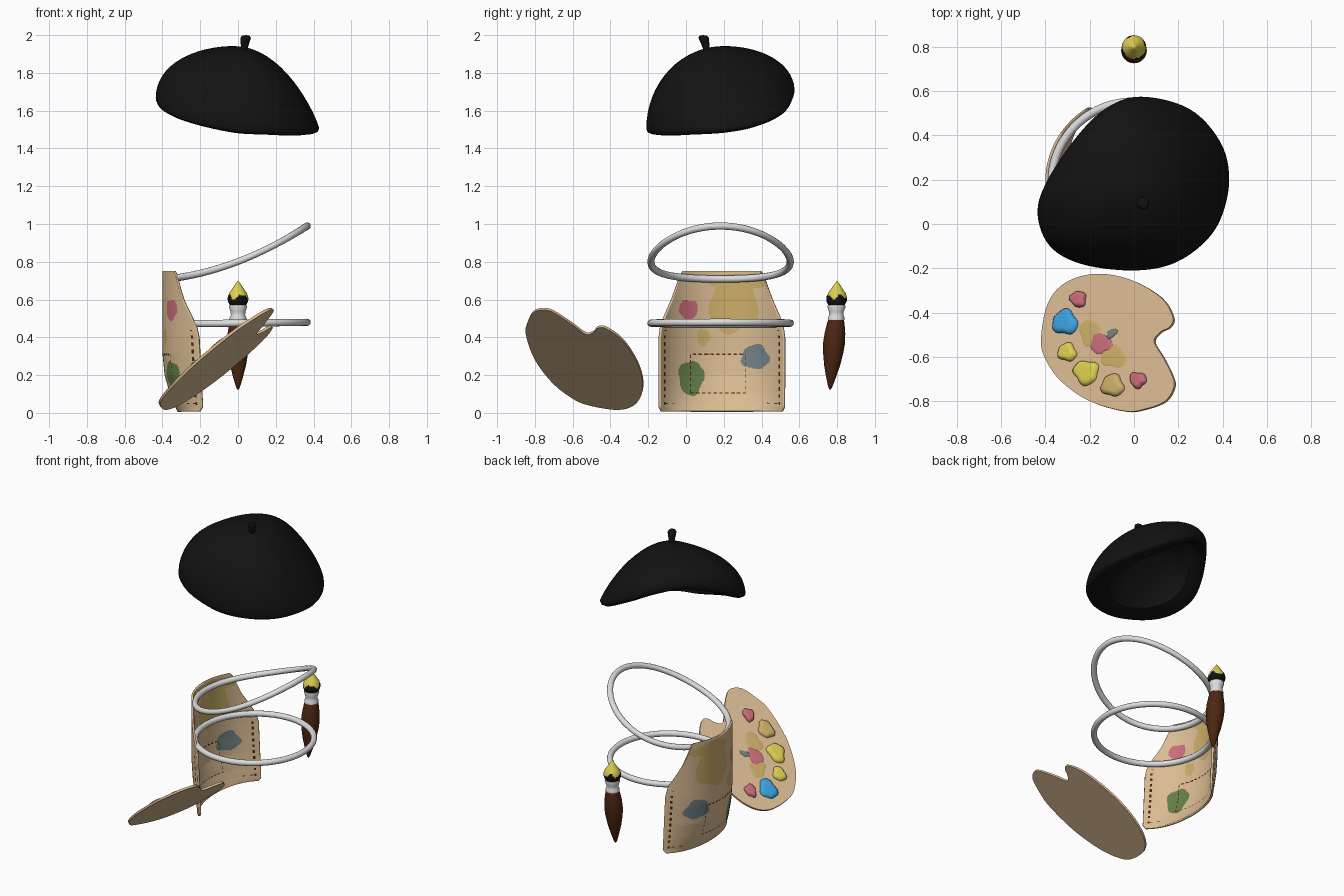
import bpy, bmesh, math
from mathutils import Vector

if "Cube" in bpy.data.objects:
    bpy.data.objects.remove(bpy.data.objects["Cube"])

def mat(name, r, g, b):
    m = bpy.data.materials.new(name)
    m.diffuse_color = (r, g, b, 1)
    m.use_nodes = True
    m.node_tree.nodes["Principled BSDF"].inputs["Base Color"].default_value = m.diffuse_color
    return m

BLACK = mat("black felt", .006, .006, .006)
TAN = mat("tan", .70, .50, .29)
GREY = mat("light grey", .72, .72, .73)
BROWN = mat("dark brown", .075, .019, .006)
YELLOW = mat("yellow", .72, .62, .08)
PINK = mat("pink", .58, .15, .19)
BLUE = mat("bright blue", .045, .36, .74)
MUSTARD = mat("mustard", .60, .42, .14)
GREEN = mat("green", .13, .21, .065)
SLATE = mat("slate blue", .17, .22, .24)

def loft(name, rings, mats, rule=None, closed=True, angle=50):
    """Skin a list of equal-length point rings; collapsed rings become poles."""
    bm = bmesh.new()
    vs = [[bm.verts.new(p) for p in ring] for ring in rings]
    n = len(rings[0])
    for a, b in zip(vs, vs[1:]):
        for i in range(n if closed else n - 1):
            j = (i + 1) % n
            f = bm.faces.new((a[i], a[j], b[j], b[i]))
            if rule:
                f.material_index = rule(f.calc_center_median())
    bmesh.ops.remove_doubles(bm, verts=bm.verts, dist=1e-5)
    bmesh.ops.recalc_face_normals(bm, faces=bm.faces)
    me = bpy.data.meshes.new(name)
    bm.to_mesh(me)
    bm.free()
    ob = bpy.data.objects.new(name, me)
    bpy.context.collection.objects.link(ob)
    for m in mats:
        me.materials.append(m)
    bpy.ops.object.select_all(action='DESELECT')
    bpy.context.view_layer.objects.active = ob
    ob.select_set(True)
    bpy.ops.object.shade_smooth_by_angle(angle=math.radians(angle))
    return ob

def spline(pts, steps):
    """Closed smooth curve through points."""
    P = [Vector(p) for p in pts]
    n, out = len(P), []
    for i in range(n):
        a, b, c, d = P[i - 1], P[i], P[(i + 1) % n], P[(i + 2) % n]
        for k in range(steps):
            t = k / steps
            out.append(.5 * (2 * b + (c - a) * t + (2 * a - 5 * b + 4 * c - d) * t * t
                             + (3 * b - a - 3 * c + d) * t ** 3))
    return out

def lerp(x, table):
    """Linear lookup in an ascending (x, value) table."""
    if x <= table[0][0]:
        return table[0][1]
    for (a, u), (b, v) in zip(table, table[1:]):
        if x <= b:
            return u + (v - u) * (x - a) / (b - a)
    return table[-1][1]

def lathe(name, prof, centre, mats, rule=None, n=32):
    rings = []
    for r, z in prof:
        cx, cy = centre(z)
        rings.append([(cx + r * math.cos(2 * math.pi * i / n),
                       cy + r * math.sin(2 * math.pi * i / n), z) for i in range(n)])
    return loft(name, rings, mats, rule)

# Beret: outline with varying rim height, domed, with a turned-in lip and hollow inside
rim = spline([(-.435, .04, 1.66), (-.40, .18, 1.73), (-.27, .38, 1.80), (-.13, .52, 1.78),
              (.03, .575, 1.71), (.25, .52, 1.60), (.39, .37, 1.535), (.43, .2, 1.505),
              (.39, .02, 1.495), (.30, -.10, 1.49), (.16, -.185, 1.495), (-.02, -.21, 1.505),
              (-.24, -.18, 1.55), (-.38, -.10, 1.60)], 6)
C = Vector((-.02, .2, 0))

def beret_ring(s, height):
    ring = []
    for p in rim:
        d = Vector((p.x - C.x, p.y - C.y, 0))
        e = .5 + .4 * max(0, d.normalized().dot(Vector((.92, .38, 0)))) ** 2
        q = C + d * s
        ring.append((q.x, q.y, height(p.z, e)))
    return ring

rings = []
for k in range(17):
    s = math.sin(k / 16 * math.pi / 2)
    rings.append(beret_ring(s, lambda z, e: z + (1.942 - z) * max(0, 1 - s * s) ** e))
for s, dz in ((.985, -.014), (.94, -.022), (.85, -.018), (.75, -.005), (.70, .005)):
    rings.append(beret_ring(s, lambda z, e: z + dz))
for k in range(1, 9):
    t = math.cos(k / 8 * math.pi / 2)
    rings.append(beret_ring(.70 * t, lambda z, e: z + .005 + (1.86 - z) * (1 - t * t) ** .6))
loft("beret", rings, [BLACK])
lathe("beret_stem", [(0, 1.89), (.018, 1.90), (.018, 1.93), (.024, 1.965), (.028, 1.985),
                     (.02, 1.997), (0, 2.0)],
      lambda z: (.03 + .12 * (z - 1.9), .115 - .25 * (z - 1.9)), [BLACK])

# Apron: sheet wrapped on a cylinder, paint and stitches chosen per face
HALF = [(0, .315), (.03, .33), (.40, .33), (.46, .322), (.52, .30), (.60, .265),
        (.70, .23), (.735, .217), (.75, .205)]
CURL = [(0, .085), (.05, .06), (.1, .04), (.2, .012), (.32, 0)]
CY = .19
SPLASH = [(1, .01, .545, .05, .055), (2, .25, .57, .13, .15), (2, .09, .40, .035, .045),
          (2, .27, .69, .15, .04), (3, .37, .295, .075, .065), (4, .025, .185, .068, .092)]

def apron_rule(c):
    y, z = c.y, c.z
    w = abs(y - CY) / lerp(z, HALF)
    dash = math.sin((y + z) * 200) > -.3
    dy, dz = abs(y - .168) - .147, abs(z - .208) - .102
    if abs(max(dy, dz)) < .0032 and dash:
        return 5
    if .025 < z < .44 and abs(w - .93) < .012 and math.sin(z * 160) > .2:
        return 5
    if abs(z - .05) < .004 and .72 < w < .93 and math.sin(y * 160) > .2:
        return 5
    for m, a, b, ra, rb in SPLASH:
        u, v = (y - a) / ra, (z - b) / rb
        t = math.atan2(v, u)
        if math.hypot(u, v) < 1 + .07 * math.sin(3 * t + a * 9) + .06 * math.sin(5 * t + b * 7):
            return m
    return 0

rows = []
for k in range(151):
    z = .008 + .742 * k / 150
    row = []
    for i in range(151):
        u = i / 75 - 1
        dy = u * lerp(z, HALF)
        x = -.01 - math.sqrt(.384 ** 2 - dy * dy)
        x += lerp(z, CURL) * (1 - u * u) + .02 * u * u * max(0, 1 - z / .4)
        row.append((x, CY + dy, z))
    rows.append(row)
apron = loft("apron", rows, [TAN, PINK, MUSTARD, SLATE, GREEN, BROWN], apron_rule, closed=False)
sol = apron.modifiers.new("thickness", 'SOLIDIFY')
sol.thickness = .013
sol.offset = 0

# Apron straps: round tubes looping around the wearer
def strap(name, height, r=.019):
    rings = []
    for i in range(97):
        a = 2 * math.pi * i / 96
        x = .369 * math.cos(a)
        rings.append([(-.003 + x + r * math.cos(b) * math.cos(a),
                       .183 + (.369 + r * math.cos(b)) * math.sin(a),
                       height(x) + r * math.sin(b))
                      for b in (2 * math.pi * j / 12 for j in range(12))])
    loft(name, rings, [GREY])

strap("waist_strap", lambda x: .475 + .012 * x)
strap("neck_strap", lambda x: .80 + .38 * x + .36 * x * x)

# Palette: tilted flat board with a thumb notch
NORMAL = Vector((-.73, .3, 1)).normalized()

def on_board(x, y, h=0):
    return Vector((x, y, .46 + .73 * (x - .175) - .3 * (y + .43))) + NORMAL * h

edge = spline([(-.42, -.52), (-.39, -.36), (-.31, -.265), (-.175, -.225), (-.02, -.25),
               (.12, -.33), (.175, -.42), (.16, -.465), (.12, -.487), (.09, -.53),
               (.13, -.60), (.17, -.68), (.18, -.735), (.14, -.80), (.05, -.835),
               (-.04, -.845), (-.2, -.80), (-.33, -.71), (-.40, -.61)], 5)
mid = (-.12, -.53)
loft("palette", [[on_board(mid[0] + (p.x - mid[0]) * s, mid[1] + (p.y - mid[1]) * s, h)
                  for p in edge] for s, h in ((0, 0), (1, 0), (1, -.014), (0, -.014))],
     [TAN], angle=30)

# Paint on the palette: raised blobs and thin dried stains
def paint(name, x, y, rx, ry, h, m, turn=0):
    rings = []
    for s, f in ((1, -.001), (.97, .35), (.85, .75), (.6, 1), (.3, .9), (0, 1)):
        ring = []
        for i in range(32):
            a = 2 * math.pi * i / 32
            w = s * (1 + .10 * math.sin(3 * a + x * 30) + .06 * math.sin(5 * a + y * 40))
            u, v = rx * w * math.cos(a), ry * w * math.sin(a)
            ring.append(on_board(x + u * math.cos(turn) - v * math.sin(turn),
                                 y + u * math.sin(turn) + v * math.cos(turn), h * f))
        rings.append(ring)
    loft(name, rings, [m])

for i, (x, y, r, m) in enumerate([(-.25, -.34, .036, PINK), (-.31, -.445, .056, BLUE),
                                  (-.30, -.58, .041, YELLOW), (-.215, -.67, .055, YELLOW),
                                  (-.095, -.73, .050, MUSTARD), (.02, -.705, .036, PINK)]):
    paint(f"paint_blob_{i + 1}", x, y, r, r, .022, m)
paint("stain_mustard_1", -.2, -.49, .045, .06, .002, MUSTARD)
paint("stain_mustard_2", -.09, -.60, .058, .05, .002, MUSTARD)
paint("stain_pink", -.15, -.54, .048, .045, .004, PINK)
paint("stain_slate", -.10, -.495, .03, .015, .005, SLATE, .7)

# Paintbrush: slightly bowed handle, flared ferrule, bristles dipped in yellow
def lean(z):
    return 0, lerp(z, [(.12, .762), (.37, .784), (.5, .795), (.7, .80)])

lathe("brush_handle", [(0, .12), (.01, .135), (.025, .185), (.042, .25), (.054, .32), (.058, .37),
                       (.055, .42), (.047, .47), (.040, .50), (0, .505)], lean, [BROWN])
lathe("brush_ferrule", [(0, .49), (.044, .492), (.044, .505), (.038, .515), (.039, .535),
                        (.048, .56), (.046, .57), (0, .572)], lean, [GREY])

def dipped(c):
    a = math.atan2(c.y - .8, c.x)
    return 1 if c.z > .615 + .012 * math.sin(4 * a) + .006 * math.sin(7 * a) else 0

bristle = [(0, .555), (.036, .56), (.046, .575), (.053, .59), (.055, .60), (.055, .607), (.054, .614),
           (.052, .621), (.049, .628), (.045, .637), (.034, .652), (.022, .67), (.012, .685), (0, .70)]
lathe("brush_bristles", bristle, lean, [BLACK, YELLOW], dipped, 48)
